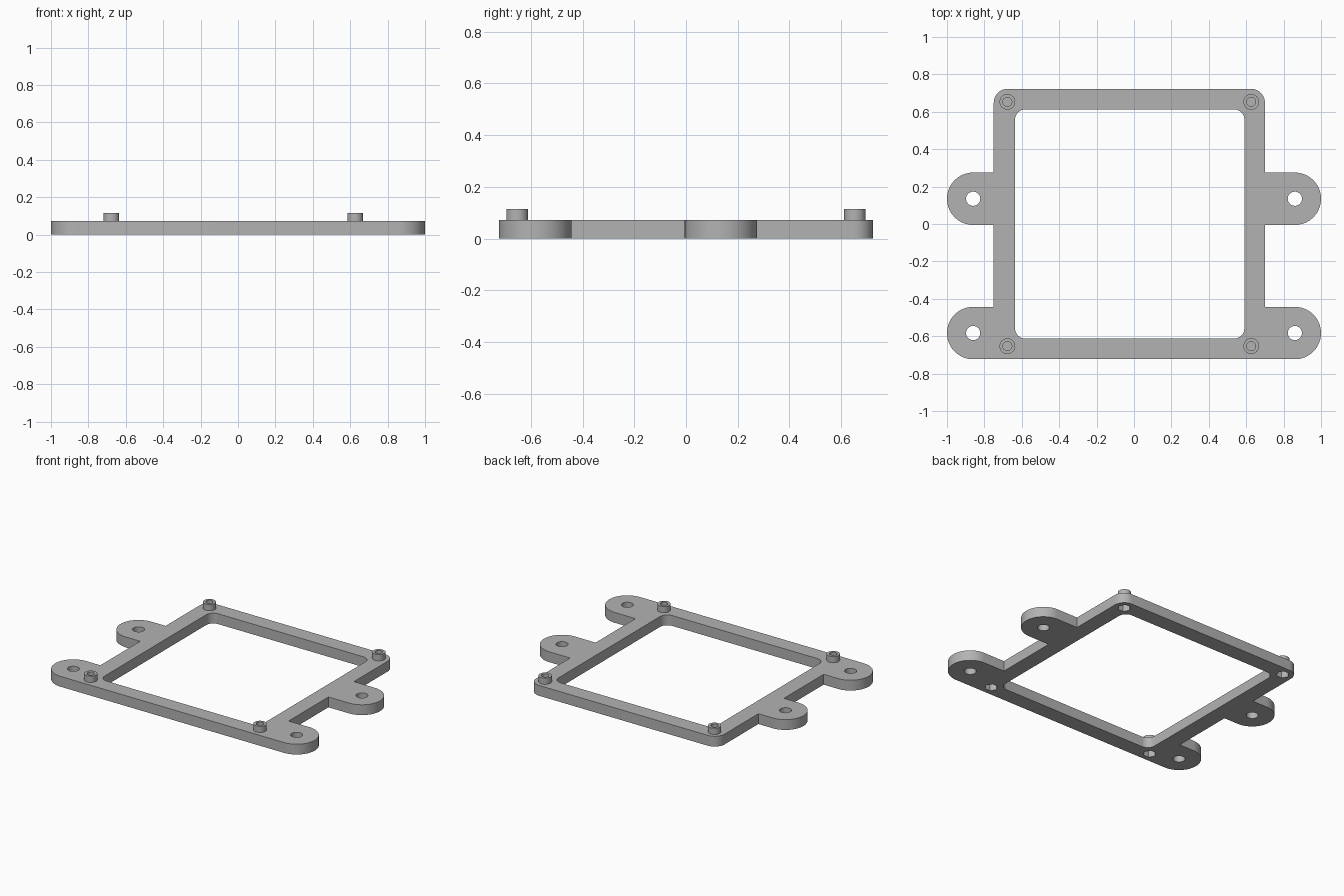
import bpy, bmesh
from math import pi, cos, sin

cube = bpy.data.objects.get("Cube")
if cube:
    bpy.data.objects.remove(cube)

grey = bpy.data.materials.new("plain grey")
grey.use_nodes = True
grey.diffuse_color = (0.45, 0.45, 0.45, 1)
grey.node_tree.nodes["Principled BSDF"].inputs["Base Color"].default_value = grey.diffuse_color

THICK, BOSS_TOP = 0.072, 0.115
LEFT, RIGHT, BACK = -0.75, 0.70, 0.723
TAB_X, TAB_R = 0.86, 0.14
TAB_YS = (0.135, -0.583)
BOSSES = [(x, y) for x in (-0.677, 0.627) for y in (-0.653, 0.653)]


def arc(cx, cy, r, start, end, n):
    return [(cx + r * cos(start + (end - start) * i / n),
             cy + r * sin(start + (end - start) * i / n)) for i in range(n + 1)]


def circle(cx, cy, r, n=32):
    return arc(cx, cy, r, 0, 2 * pi, n)[:-1]


def rounded_rect(x0, x1, y0, y1, r):
    corners = [(x1 - r, y1 - r), (x0 + r, y1 - r), (x0 + r, y0 + r), (x1 - r, y0 + r)]
    return [p for i, (x, y) in enumerate(corners)
            for p in arc(x, y, r, i * pi / 2, (i + 1) * pi / 2, 10)]


def prisms(name, parts):
    """One object made of upright prisms: (outline, bottom, top)."""
    bm = bmesh.new()
    for outline, z0, z1 in parts:
        face = bm.faces.new([bm.verts.new((x, y, z0)) for x, y in outline])
        new = bmesh.ops.extrude_face_region(bm, geom=[face], use_keep_orig=True)["geom"]
        bmesh.ops.translate(bm, vec=(0, 0, z1 - z0),
                            verts=[v for v in new if isinstance(v, bmesh.types.BMVert)])
    bmesh.ops.recalc_face_normals(bm, faces=bm.faces)
    mesh = bpy.data.meshes.new(name)
    bm.to_mesh(mesh)
    bm.free()
    mesh.materials.append(grey)
    obj = bpy.data.objects.new(name, mesh)
    bpy.context.collection.objects.link(obj)
    return obj


def boolean(obj, other, operation):
    mod = obj.modifiers.new(operation, 'BOOLEAN')
    mod.object, mod.operation, mod.solver = other, operation, 'EXACT'
    bpy.context.view_layer.objects.active = obj
    bpy.ops.object.modifier_apply(modifier=mod.name)
    bpy.data.objects.remove(other)


# Plate outline, anticlockwise: right tabs, rounded back corners, left tabs
upper, lower = TAB_YS
outline = arc(TAB_X, lower, TAB_R, -pi / 2, pi / 2, 32)
outline += [(RIGHT, lower + TAB_R), (RIGHT, upper - TAB_R)]
outline += arc(TAB_X, upper, TAB_R, -pi / 2, pi / 2, 32)
outline += [(RIGHT, upper + TAB_R)]
outline += arc(RIGHT - 0.075, BACK - 0.075, 0.075, 0, pi / 2, 10)
outline += arc(LEFT + 0.075, BACK - 0.075, 0.075, pi / 2, pi, 10)
outline += [(LEFT, upper + TAB_R)]
outline += arc(-TAB_X, upper, TAB_R, pi / 2, 3 * pi / 2, 32)
outline += [(LEFT, upper - TAB_R), (LEFT, lower + TAB_R)]
outline += arc(-TAB_X, lower, TAB_R, pi / 2, 3 * pi / 2, 32)
frame = prisms("mounting_frame", [(outline, 0, THICK)])

# Raised bosses at the frame corners
bosses = prisms("bosses", [(circle(x, y, 0.042), THICK - 0.01, BOSS_TOP) for x, y in BOSSES])
boolean(frame, bosses, 'UNION')

# Window, tab holes, blind screw holes and hexagonal nut pockets underneath
cuts = [(rounded_rect(-0.636, 0.59, -0.613, 0.613, 0.055), -0.1, 0.2)]
cuts += [(circle(s * TAB_X, y, 0.038), -0.1, 0.2) for s in (-1, 1) for y in TAB_YS]
cuts += [(circle(x, y, 0.024, 24), 0.055, 0.2) for x, y in BOSSES]
cuts += [(circle(x, y, 0.042, 6), -0.1, 0.045) for x, y in BOSSES]
boolean(frame, prisms("cutters", cuts), 'DIFFERENCE')

# Smooth the round walls, keep the edges sharp
bpy.ops.object.select_all(action='DESELECT')
frame.select_set(True)
bpy.context.view_layer.objects.active = frame
bpy.ops.object.shade_smooth_by_angle(angle=pi / 6)
